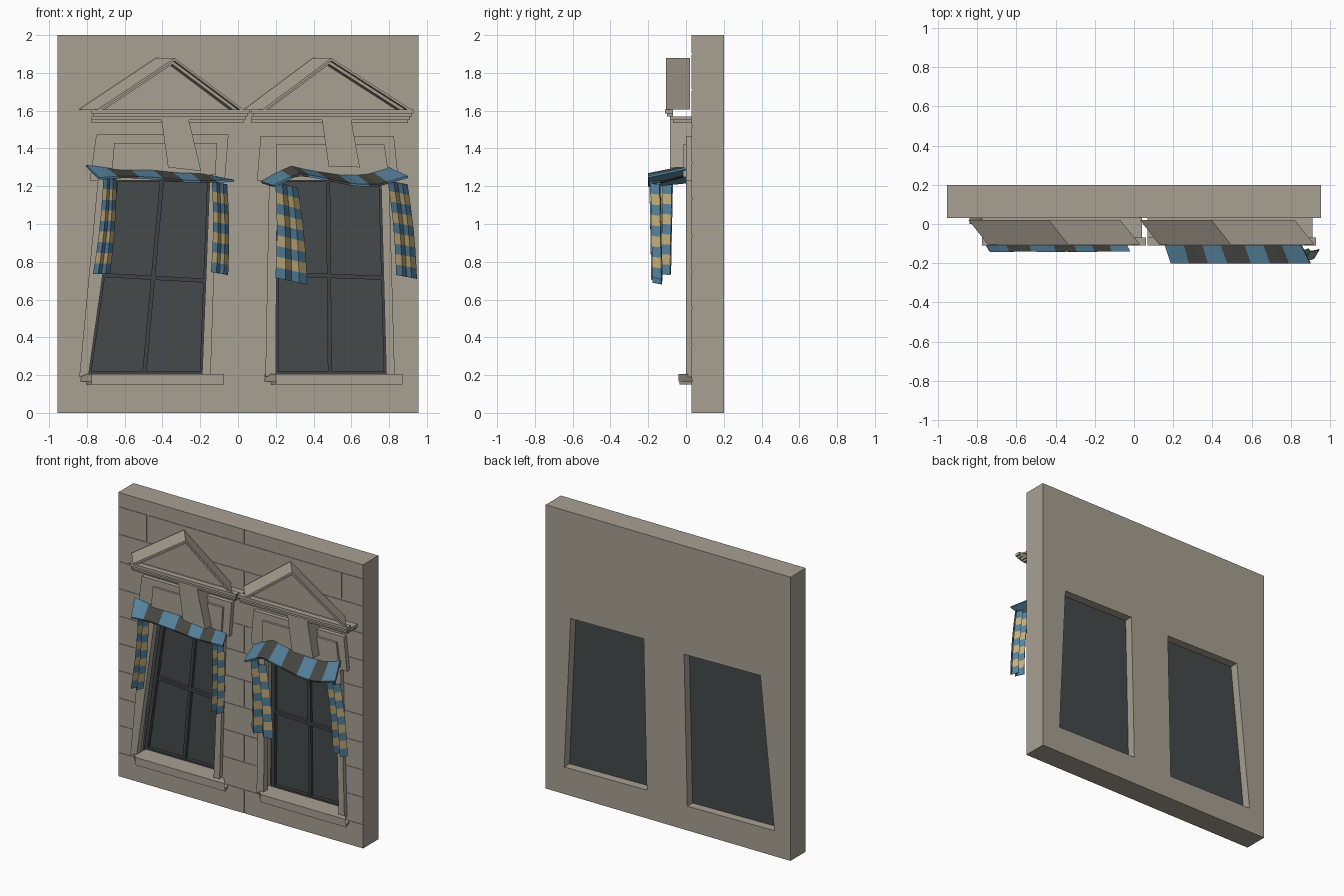
import bpy, bmesh, math
from mathutils import Vector

cube = bpy.data.objects.get("Cube")
if cube:
    bpy.data.objects.remove(cube)


def material(name, r, g, b):
    m = bpy.data.materials.new(name)
    m.use_nodes = True
    m.diffuse_color = (r, g, b, 1)
    m.node_tree.nodes["Principled BSDF"].inputs["Base Color"].default_value = (r, g, b, 1)
    return m


stone = material("stone", .39, .35, .288)
glass = material("dark_glass", .06, .067, .07)
frame = material("window_frame", .05, .055, .057)
blue = material("cloth_blue", .095, .23, .345)
yellow = material("cloth_yellow", .57, .44, .205)
grey = material("cloth_grey", .065, .066, .06)


def finish(name, bm, mats):
    mesh = bpy.data.meshes.new(name)
    bmesh.ops.recalc_face_normals(bm, faces=bm.faces)
    bm.to_mesh(mesh)
    bm.free()
    for m in mats:
        mesh.materials.append(m)
    ob = bpy.data.objects.new(name, mesh)
    bpy.context.scene.collection.objects.link(ob)
    return ob


def add_prism(bm, outline, y0, y1, shear=0):
    """Extrude an x-z outline from y0 back to y1, sliding the back toward -x."""
    slide = shear * (y1 - y0)
    front = [bm.verts.new((x, y0, z)) for x, z in outline]
    back = [bm.verts.new((x - slide, y1, z)) for x, z in outline]
    bm.faces.new(front)
    bm.faces.new(back[::-1])
    n = len(outline)
    for i in range(n):
        j = (i + 1) % n
        bm.faces.new((front[i], back[i], back[j], front[j]))


def prism(name, outline, y0, y1, mat=stone, shear=0):
    bm = bmesh.new()
    add_prism(bm, outline, y0, y1, shear)
    return finish(name, bm, [mat])


def rect(x0, x1, z0, z1):
    return [(x0, z0), (x1, z0), (x1, z1), (x0, z1)]


def lerp(a, b, t):
    return tuple(Vector(a).lerp(Vector(b), t))


def bars(name, lines, width, y0, y1, mat):
    """Straight bars along x-z lines."""
    bm = bmesh.new()
    for p, q in lines:
        p, q = Vector(p), Vector(q)
        d = (q - p).normalized() * width / 2
        n = Vector((-d.y, d.x))
        add_prism(bm, [p - d + n, p - d - n, q + d - n, q + d + n], y0, y1)
    return finish(name, bm, [mat])


def along(points, t):
    """Point at parameter 0..1 on an evenly numbered polyline."""
    s = t * (len(points) - 1)
    i = min(int(s), len(points) - 2)
    return lerp(points[i], points[i + 1], s - i)


def striped_sheet(name, rows, per_stripe, mats, thick):
    """Grid of points whose stripes alternate between two materials."""
    bm = bmesh.new()
    grid = [[bm.verts.new(p) for p in row] for row in rows]
    for i in range(len(grid) - 1):
        for j in range(len(grid[0]) - 1):
            f = bm.faces.new((grid[i][j], grid[i][j + 1], grid[i + 1][j + 1], grid[i + 1][j]))
            f.material_index = (i // per_stripe) % 2
    ob = finish(name, bm, mats)
    mod = ob.modifiers.new("Thickness", 'SOLIDIFY')
    mod.thickness = thick
    mod.offset = 0


def awning(name, back, front, y_front):
    rows = []
    for i in range(15):
        bx, bz = along(back, i / 14)
        fx, fz = along(front, i / 14)
        rows.append([(bx, 0, bz), (fx, y_front, fz)])
    striped_sheet(name, rows, 2, [blue, grey], .012)


def curtain(name, top, bottom, z_top, z_bottom, y, lean, drop):
    """Folded hanging strip; top and bottom are x ranges."""
    folds = [(0, .026), (.3, -.026), (.5, .028), (.75, -.02), (1, .026)]
    rows = []
    for i in range(19):
        t = i / 18
        z = z_top + (z_bottom - z_top) * t
        x0, x1 = lerp(top, bottom, t)
        sway = .008 * math.sin(t * math.pi)
        rows.append([(x0 + (x1 - x0) * u + sway, y + lean * t + d, z - drop * u)
                     for u, d in folds])
    striped_sheet(name, rows, 2, [blue, yellow], .006)


def window(side, opening, pane, outer, panel, inset, key, sill, muntin):
    # glazing set deep in the opening
    prism(side + "_glass", opening, .125, .14, glass)
    edges = [(pane[i], pane[(i + 1) % 4]) for i in range(4)]
    bars(side + "_sash", edges, .026, .10, .13, frame)
    bl, br, tr, tl = pane
    bars(side + "_muntins", [(lerp(bl, br, .49), lerp(tl, tr, .49)), muntin], .022, .105, .13, frame)
    # jambs, head panel, keystone and sill
    obl, obr, otr, otl = outer
    prism(side + "_jamb_a", [obl, bl, tl, otl], 0, .045)
    prism(side + "_jamb_b", [br, obr, otr, tr], 0, .045)
    prism(side + "_head_panel", panel, 0, .04)
    prism(side + "_head_inset", inset, -.015, .01)
    prism(side + "_keystone", key, -.085, .04)
    x0, x1 = sill
    prism(side + "_sill", rect(x0, x1, .165, .207), -.04, .04, shear=.8)
    prism(side + "_sill_underside", rect(x0, x1, .15, .165), -.035, .04, shear=.4)
    prism(side + "_inner_sill", [opening[0], opening[1], br, bl], .03, .10)


def pediment(side, left, apex, right, cornice):
    base, top, shear = 1.605, 1.878, .8

    def inner(k):
        s = (top - base - k) / (top - base)
        return [(apex + (left - apex) * s, base), (apex, top - k), (apex + (right - apex) * s, base)]
    outer, mid, small = inner(0), inner(.014), inner(.032)
    prism(side + "_raking_cornice", outer + mid[::-1], -.105, .02, shear=shear)
    prism(side + "_raking_moulding", [(x - .012, z) for x, z in mid + small[::-1]],
          -.09, .02, shear=shear)
    prism(side + "_tympanum", [(x - .03, z) for x, z in mid], -.065, .02, shear=shear)
    # horizontal mouldings: projecting lip above a set-back band
    x0, x1 = cornice
    prism(side + "_cornice", rect(x0, x1, 1.585, 1.605), -.11, -.07)
    prism(side + "_cornice_step", rect(x0 + .01, x1 - .01, 1.568, 1.587), -.10, -.07)
    prism(side + "_frieze", rect(x0, x1 - .02, 1.55, 1.57), -.085, .035)
    prism(side + "_frieze_lower", rect(x0, x1 - .03, 1.535, 1.55), -.07, .035)


# Wall with long stone courses, pierced by two leaning openings
W = .955
openings = [[(-.83, .18), (-.15, .17), (-.125, 1.235), (-.72, 1.245)],
            [(.165, .20), (.81, .19), (.76, 1.25), (.19, 1.26)]]
wall = prism("wall", rect(-W, W, 0, 2), .034, .2)
levels = [0] + [.17 + .1925 * k for k in range(10)] + [2]
gap = .004
bm = bmesh.new()
for k in range(len(levels) - 1):
    joints = [-W, .03, W] if k % 2 == 0 else [-W, -.73, .79, W]
    for a, b in zip(joints, joints[1:]):
        add_prism(bm, rect(a + gap * (a > -W), b - gap * (b < W),
                           levels[k] + gap * (k > 0),
                           levels[k + 1] - gap * (levels[k + 1] < 2)), .03, .034)
courses = finish("stone_courses", bm, [stone])
for i, o in enumerate(openings):
    cutter = prism("opening_cutter_%d" % i, o, -.3, .5)
    cutter.hide_render = True
    cutter.hide_set(True)
    for ob in (wall, courses):
        mod = ob.modifiers.new("Opening", 'BOOLEAN')
        mod.operation = 'DIFFERENCE'
        mod.solver = 'EXACT'
        mod.object = cutter

# Windows with their stone surrounds
window("right", openings[0],
       [(-.79, .207), (-.19, .207), (-.15, 1.235), (-.645, 1.235)],
       [(-.84, .19), (-.145, .19), (-.11, 1.25), (-.74, 1.25)],
       [(-.785, 1.23), (-.07, 1.23), (-.05, 1.475), (-.75, 1.475)],
       [(-.67, 1.26), (-.12, 1.26), (-.11, 1.43), (-.655, 1.43)],
       [(-.37, 1.3), (-.195, 1.28), (-.26, 1.55), (-.405, 1.55)],
       (-.775, -.075), ((-.72, .73), (-.17, .70)))
window("left", openings[1],
       [(.2, .207), (.785, .207), (.757, 1.235), (.207, 1.235)],
       [(.145, .19), (.83, .19), (.8, 1.25), (.165, 1.25)],
       [(.1, 1.23), (.85, 1.23), (.825, 1.467), (.12, 1.467)],
       [(.2, 1.25), (.8, 1.25), (.775, 1.42), (.2, 1.42)],
       [(.48, 1.305), (.645, 1.3), (.6, 1.55), (.445, 1.55)],
       (.2, .87), ((.2, .735), (.77, .715)))

# Pediments
pediment("right", -.745, -.335, .03, (-.775, .06))
pediment("left", .13, .495, .92, (.07, .93))

# Wavy striped awnings
awning("right_awning",
       [(-.805, 1.308), (-.65, 1.285), (-.47, 1.285), (-.33, 1.27), (-.2, 1.265), (-.09, 1.24)],
       [(-.735, 1.24), (-.6, 1.25), (-.42, 1.24), (-.27, 1.225), (-.15, 1.225), (-.02, 1.228)], -.14)
awning("left_awning",
       [(.125, 1.22), (.27, 1.305), (.38, 1.28), (.55, 1.255), (.68, 1.26), (.8, 1.295)],
       [(.19, 1.2), (.32, 1.265), (.45, 1.24), (.62, 1.205), (.75, 1.205), (.9, 1.25)], -.2)

# Hanging striped curtains
curtain("right_curtain_a", (-.71, -.645), (-.765, -.68), 1.24, .735, -.10, -.01, 0)
curtain("right_curtain_b", (-.135, -.06), (-.14, -.055), 1.225, .745, -.10, -.01, .015)
curtain("left_curtain_a", (.2, .315), (.2, .365), 1.225, .715, -.165, .01, .035)
curtain("left_curtain_b", (.795, .895), (.84, .945), 1.23, .73, -.165, .01, .02)
